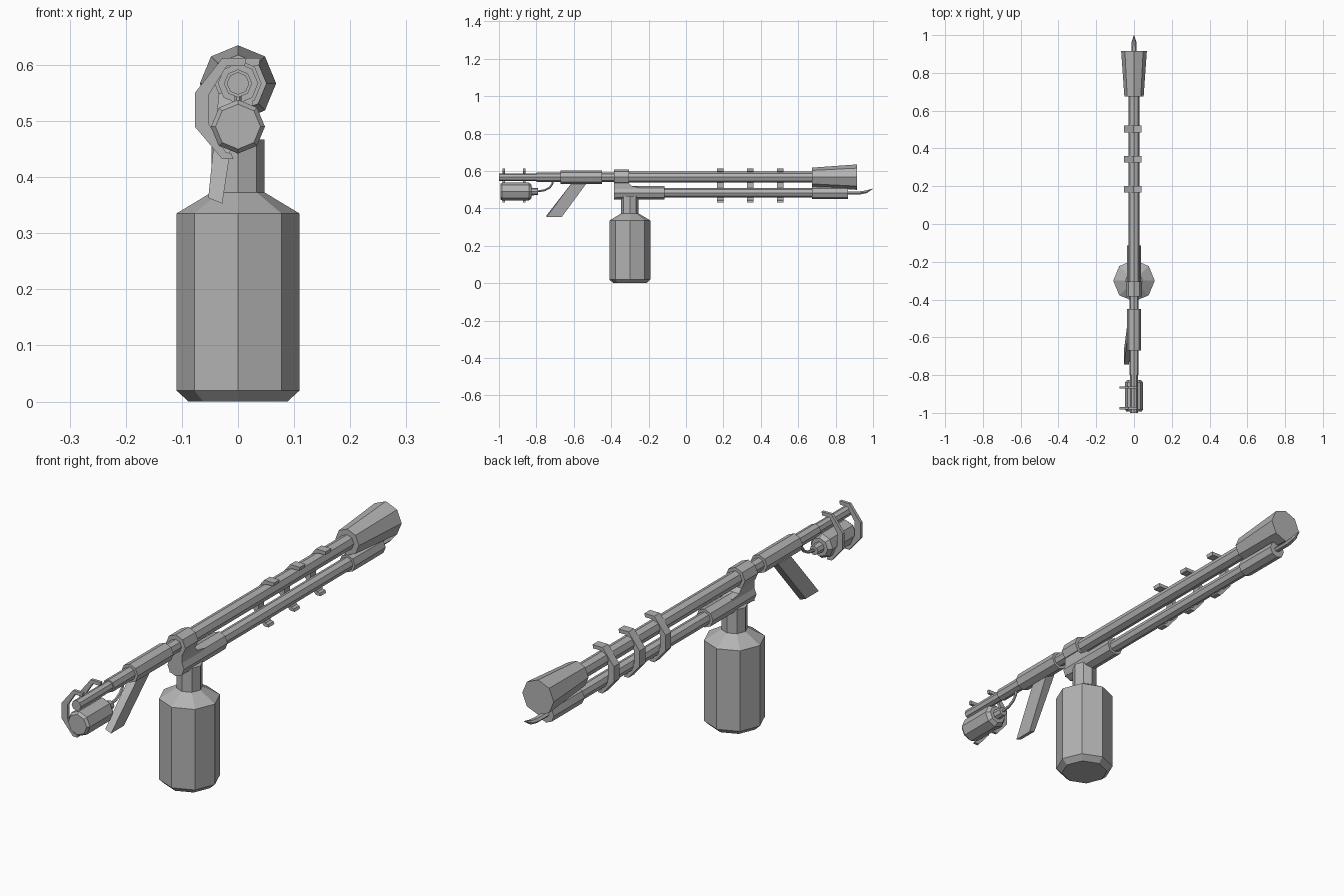
import bpy, bmesh, math
from mathutils import Vector

cube = bpy.data.objects.get("Cube")
if cube:
    bpy.data.objects.remove(cube, do_unlink=True)

grey = bpy.data.materials.new("plain grey")
grey.use_nodes = True
colour = (0.45, 0.45, 0.45, 1)
grey.diffuse_color = colour
grey.node_tree.nodes["Principled BSDF"].inputs["Base Color"].default_value = colour

UPPER, LOWER = 0.567, 0.483   # heights of the two long tubes


def finish(name, bm):
    bmesh.ops.recalc_face_normals(bm, faces=bm.faces)
    mesh = bpy.data.meshes.new(name)
    bm.to_mesh(mesh)
    bm.free()
    mesh.materials.append(grey)
    obj = bpy.data.objects.new(name, mesh)
    bpy.context.collection.objects.link(obj)
    return obj


def loft(name, rings):
    """Skin equal-sized rings of points and cap both ends."""
    bm = bmesh.new()
    loops = [[bm.verts.new(p) for p in ring] for ring in rings]
    n = len(loops[0])
    for a, b in zip(loops, loops[1:]):
        for i in range(n):
            j = (i + 1) % n
            bm.faces.new((a[i], a[j], b[j], b[i]))
    bm.faces.new(loops[0])
    bm.faces.new(loops[-1])
    return finish(name, bm)


def circle(r, sides=8):
    steps = [2 * math.pi * i / sides for i in range(sides)]
    return [(r * math.cos(t), r * math.sin(t)) for t in steps]


def tube(name, z, profile):
    """Eight-sided tube along y from (y, radius) pairs."""
    return loft(name, [[(u, y, z + v) for u, v in circle(r)] for y, r in profile])


def upright(name, y, profile):
    """Eight-sided upright body from (z, radius) pairs."""
    return loft(name, [[(u, y + v, z) for u, v in circle(r)] for z, r in profile])


def bent(name, path, flat=1.0):
    """Six-sided rod through (y, z, radius) points, bending in the side plane."""
    rings = []
    for i, (y, z, r) in enumerate(path):
        a, b = path[max(i - 1, 0)], path[min(i + 1, len(path) - 1)]
        d = Vector((0, b[0] - a[0], b[1] - a[1])).normalized()
        up = Vector((0, -d.z, d.y))
        rings.append([Vector((u, y, z)) + up * v * flat for u, v in circle(r, 6)])
    return loft(name, rings)


def side_plate(name, outline, half):
    return loft(name, [[(x, y, z) for y, z in outline] for x in (-half, half)])


# Upper tube with its grip sleeve, collar and flared end
tube("upper_tube_front", UPPER, [(-1, 0.02), (-0.8, 0.02), (-0.8, 0.025), (-0.3, 0.025)])
tube("grip_sleeve", UPPER, [(-0.67, 0.036), (-0.45, 0.036)])
tube("upper_tube", UPPER, [(-0.31, 0.029), (0.68, 0.029)])
tube("collar", UPPER, [(-0.385, 0.042), (-0.305, 0.042)])
tube("flared_end", UPPER, [(0.675, 0.051), (0.915, 0.068)])

# Lower tube
tube("lower_sleeve", LOWER, [(-0.385, 0.036), (-0.115, 0.036)])
tube("lower_tube", LOWER, [(-0.12, 0.025), (0.68, 0.025)])
tube("lower_end_sleeve", LOWER, [(0.675, 0.034), (0.865, 0.034)])
bent("spout", [(0.86, 0.483, 0.014), (0.93, 0.483, 0.014),
               (0.965, 0.489, 0.012), (0.998, 0.505, 0.002)], 0.7)

# Web joining both tubes, with a curved rear gusset
side_plate("joining_web", [(-0.385, 0.565), (-0.385, 0.455), (-0.25, 0.49), (-0.25, 0.512),
                           (-0.29, 0.519), (-0.305, 0.535), (-0.305, 0.565)], 0.027)

# Bottle and neck
upright("bottle", -0.3, [(0, 0.088), (0.02, 0.11), (0.335, 0.11), (0.373, 0.047)])
upright("bottle_neck", -0.3, [(0.37, 0.047), (0.467, 0.047)])

# Slanted handle, leaning sideways
loft("handle", [
    [(-0.053, -0.745, 0.363), (-0.028, -0.745, 0.353),
     (-0.028, -0.665, 0.353), (-0.053, -0.665, 0.363)],
    [(-0.034, -0.6, 0.55), (0.002, -0.6, 0.55),
     (0.002, -0.52, 0.55), (-0.034, -0.52, 0.55)]])

# Small canister and its hose
tube("canister", 0.49, [(-0.993, 0.04), (-0.983, 0.048), (-0.84, 0.048), (-0.825, 0.036)])
tube("canister_nozzle", 0.49, [(-0.83, 0.021), (-0.79, 0.018)])
bent("hose", [(-0.8, 0.49, 0.006), (-0.755, 0.497, 0.006), (-0.728, 0.512, 0.006),
              (-0.715, 0.53, 0.006), (-0.712, 0.555, 0.006)])

# C-shaped clamps holding upper and lower bodies together
OUTER = [(0.015, 0.612), (-0.028, 0.612), (-0.077, 0.55),
         (-0.077, 0.49), (-0.028, 0.432), (-0.008, 0.432)]
INNER = [(-0.012, 0.442), (-0.022, 0.445), (-0.052, 0.495),
         (-0.052, 0.547), (-0.02, 0.598), (0.012, 0.598)]


def clamp(name, y, width, shift):
    outline = OUTER + INNER
    return loft(name, [[(x + shift, y + s * width / 2, z) for x, z in outline] for s in (-1, 1)])


for i, y in enumerate((-0.975, -0.865)):
    clamp(f"canister_clamp_{i + 1}", y, 0.012, 0)
for i, y in enumerate((0.183, 0.343, 0.503)):
    clamp(f"tube_clamp_{i + 1}", y, 0.035, 0.025)
